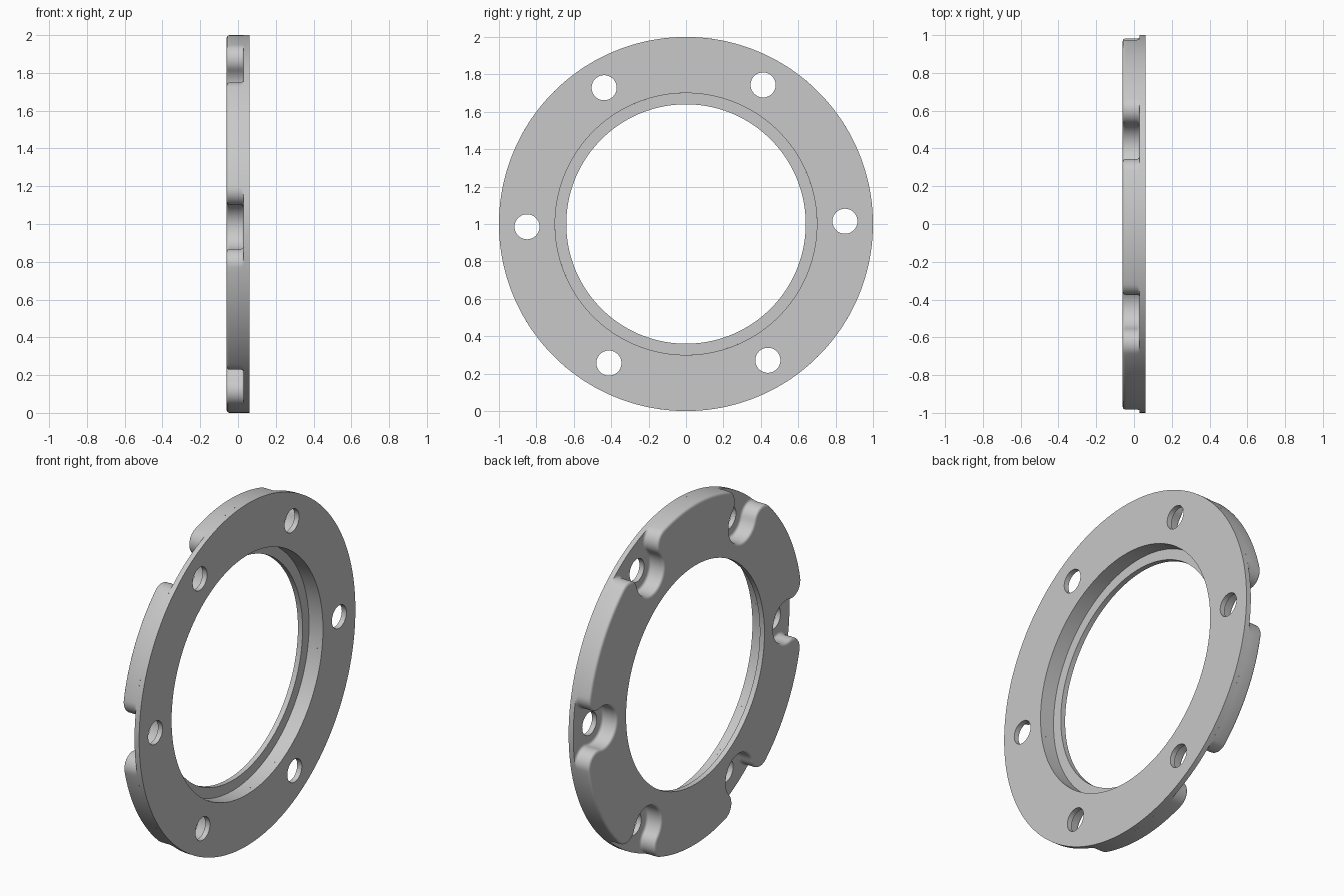
import bpy, bmesh
from math import sin, cos, pi, acos, atan2, radians, hypot

if "Cube" in bpy.data.objects:
    bpy.data.objects.remove(bpy.data.objects["Cube"])

grey = bpy.data.materials.new("machined grey")
grey.use_nodes = True
grey.diffuse_color = (0.58, 0.58, 0.58, 1)
grey.node_tree.nodes["Principled BSDF"].inputs["Base Color"].default_value = (0.58, 0.58, 0.58, 1)

BACK, FLOOR, FRONT = -0.06, 0.03, 0.06     # positions along the ring axis
BORE, COUNTERBORE, LEDGE = 0.64, 0.70, -0.03
BOLT_R, HOLE_R = 0.85, 0.067
POCKET, FLARE, ROUND = 0.122, 0.08, 0.015
BOLTS = [radians(1 + 60 * k) for k in range(6)]


def circle(r, n, start, cy=0, cz=0):
    angles = [start + 2 * pi * i / n for i in range(n)]
    return [(cy + r * cos(a), cz + r * sin(a)) for a in angles]


def loop(bm, pts, x):
    """Closed ring of (y, z) points at axial position x."""
    return [bm.verts.new((x, y, z + 1)) for y, z in pts]


def bridge(bm, a, b):
    n = len(a)
    for i in range(n):
        j = (i + 1) % n
        bm.faces.new((a[i], a[j], b[j], b[i]))


def sector(vs, k):
    """Sixth part number k of a ring, both ends included."""
    n = len(vs) // 6
    return [vs[i % len(vs)] for i in range(n * k, n * k + n + 1)]


def finish(bm, name):
    bmesh.ops.recalc_face_normals(bm, faces=bm.faces[:])
    me = bpy.data.meshes.new(name)
    bm.to_mesh(me)
    bm.free()
    me.materials.append(grey)
    ob = bpy.data.objects.new(name, me)
    bpy.context.collection.objects.link(ob)
    bpy.ops.object.select_all(action='DESELECT')
    ob.select_set(True)
    bpy.context.view_layer.objects.active = ob
    bpy.ops.object.shade_smooth_by_angle(angle=radians(35))
    for p in me.polygons:
        if abs(p.normal.x) > 0.999:
            p.use_smooth = False


# Flange: thin disc with bolt holes, its faces split through the hole centres
bm = bmesh.new()
rings = [circle(1, 192, BOLTS[0]), circle(COUNTERBORE, 144, BOLTS[0])]
rings += [circle(HOLE_R, 40, t, BOLT_R * cos(t), BOLT_R * sin(t)) for t in BOLTS]
low = [loop(bm, r, FLOOR) for r in rings]
high = [loop(bm, r, FRONT) for r in rings]
for a, b in zip(low, high):
    bridge(bm, a, b)
for rim, inner, *holes in (low, high):
    for k in range(6):
        here, there = holes[k], holes[(k + 1) % 6]
        bm.faces.new(sector(rim, k) + [there[0]] + there[:19:-1]
                     + sector(inner, k)[::-1] + here[20::-1])
finish(bm, "flange")

# Body outline: rim arcs, flared pocket mouths and round pocket ends
c = 1 - FLARE
spread = acos((c * c + BOLT_R ** 2 - (POCKET + FLARE) ** 2) / (2 * c * BOLT_R))
fy, fz = c * cos(spread), c * sin(spread)
lean = atan2(fz, fy - BOLT_R)


def arc(cy, cz, r, a0, a1, n, side):
    """Points with the direction pointing into the material."""
    out = []
    for i in range(n):
        a = a0 + (a1 - a0) * i / n
        u, v = cos(a), sin(a)
        out.append((cy + r * u, cz + r * v, side * u, side * v))
    return out


section = arc(fy, -fz, FLARE, -spread, pi - lean, 12, -1)
section += arc(BOLT_R, 0, POCKET, -lean, lean - 2 * pi, 32, 1)
section += arc(fy, fz, FLARE, lean - pi, spread, 12, -1)
section += arc(0, 0, 1, spread, pi / 3 - spread, 24, -1)
outline = []
for t in BOLTS:
    k, s = cos(t), sin(t)
    outline += [(y * k - z * s, y * s + z * k, u * k - v * s, u * s + v * k)
                for y, z, u, v in section]


def inset(d):
    """Outline moved into the material by d, never past the rim."""
    pts = []
    for y, z, u, v in outline:
        y, z = y + u * d, z + v * d
        f = min(1, 1 / hypot(y, z))
        pts.append((y * f, z * f))
    return pts


# Body: rounded root at the pocket floor, rounded edge at the back
bm = bmesh.new()
steps = [i * pi / 8 for i in range(5)]
levels = [(FLOOR - ROUND * (1 - cos(a)), -ROUND * (1 - sin(a))) for a in steps]
levels += [(BACK + ROUND * (1 - sin(a)), ROUND * (1 - cos(a))) for a in steps[::-1]]
levels[5:] = [(BACK + ROUND * (1 - sin(a)), ROUND * (1 - cos(a))) for a in steps]
skin = [loop(bm, inset(d), x) for x, d in levels]
for a, b in zip(skin, skin[1:]):
    bridge(bm, a, b)
# Bore lip and counterbore
bore = [loop(bm, circle(r, 144, BOLTS[0] - spread), x) for r, x in
        ((BORE, BACK), (BORE, LEDGE), (COUNTERBORE, LEDGE), (COUNTERBORE, FLOOR))]
for a, b in zip(bore, bore[1:]):
    bridge(bm, a, b)
# Back face, in six sectors
for k in range(6):
    bm.faces.new(sector(skin[-1], k) + sector(bore[0], k)[::-1])
finish(bm, "notched_ring_body")
